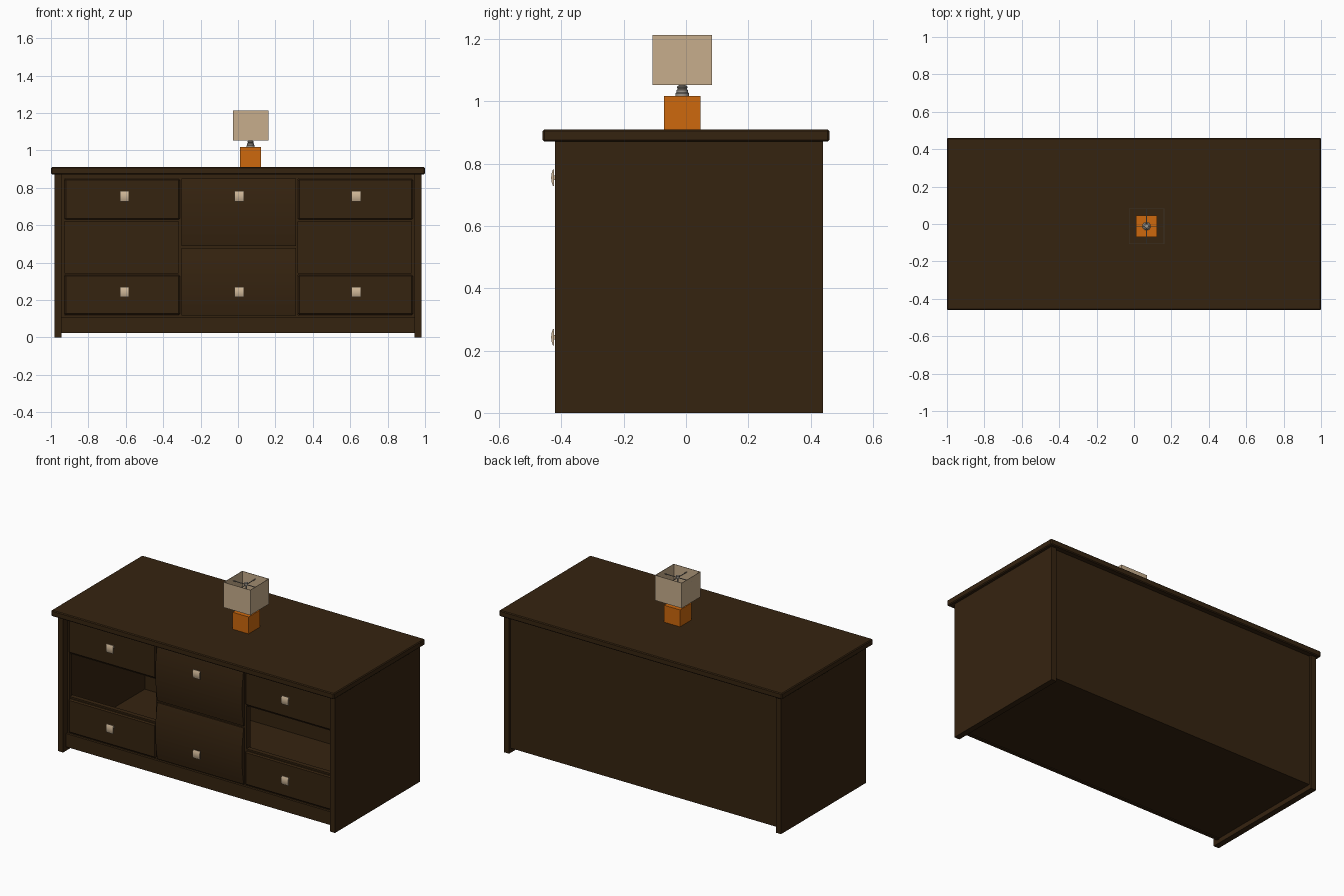
import bpy, bmesh, math

if "Cube" in bpy.data.objects:
    bpy.data.objects.remove(bpy.data.objects["Cube"])


def material(name, rgb):
    m = bpy.data.materials.new(name)
    m.diffuse_color = (*rgb, 1)
    m.use_nodes = True
    m.node_tree.nodes["Principled BSDF"].inputs["Base Color"].default_value = m.diffuse_color
    return m


WOOD = material("dark wood", (0.036, 0.017, 0.005))
ORANGE = material("orange", (0.61, 0.14, 0.004))
CREAM = material("cream fabric", (0.57, 0.42, 0.265))
KNOB = material("pale handle", (0.62, 0.47, 0.31))
GREY = material("warm grey metal", (0.33, 0.30, 0.26))


def finish(name, bm, mat, bevel=0, smooth=False):
    bmesh.ops.recalc_face_normals(bm, faces=bm.faces)
    me = bpy.data.meshes.new(name)
    bm.to_mesh(me)
    bm.free()
    ob = bpy.data.objects.new(name, me)
    bpy.context.collection.objects.link(ob)
    me.materials.append(mat)
    if bevel:
        b = ob.modifiers.new("bevel", 'BEVEL')
        b.width, b.segments = bevel, 1
    if smooth:
        bpy.ops.object.select_all(action='DESELECT')
        ob.select_set(True)
        bpy.context.view_layer.objects.active = ob
        bpy.ops.object.shade_smooth_by_angle(angle=math.radians(35))
    return ob


def box(name, x, y, z, mat=WOOD, bevel=0):
    bm = bmesh.new()
    bmesh.ops.create_cube(bm, size=1)
    for v in bm.verts:
        v.co = [r[0] + (c + 0.5) * (r[1] - r[0]) for c, r in zip(v.co, (x, y, z))]
    return finish(name, bm, mat, bevel)


def bowed(name, x, z, edge, bow, back, mat, n=10):
    """Panel whose front bulges along its height."""
    pts = [(back, z[0])]
    for i in range(n + 1):
        t = i / n
        pts.append((edge - bow * (1 - (2 * t - 1) ** 2), z[0] + t * (z[1] - z[0])))
    pts.append((back, z[1]))
    bm = bmesh.new()
    f = bm.faces.new([bm.verts.new((x[0], *p)) for p in pts])
    ext = bmesh.ops.extrude_face_region(bm, geom=[f])["geom"]
    for v in ext:
        if isinstance(v, bmesh.types.BMVert):
            v.co.x = x[1]
    return finish(name, bm, mat, smooth=True)


def lathe(name, profile, cx, cy, mat, n=16):
    bm = bmesh.new()
    rings = [[bm.verts.new((cx + r * math.cos(2 * math.pi * i / n),
                            cy + r * math.sin(2 * math.pi * i / n), z))
              for i in range(n)] for r, z in profile]
    for a, b in zip(rings, rings[1:]):
        for i in range(n):
            bm.faces.new((a[i], a[(i + 1) % n], b[(i + 1) % n], b[i]))
    bm.faces.new(rings[0])
    bm.faces.new(rings[-1])
    return finish(name, bm, mat, smooth=True)


# carcass
box("top", (-1, 1), (-0.46, 0.46), (0.872, 0.91), bevel=0.005)
for s, side in ((-1, "left"), (1, "right")):
    box(side + "_side", sorted((s * 0.98, s * 0.943)), (-0.42, 0.44), (0, 0.872))
    box(side + "_stile", sorted((s * 0.943, s * 0.928)), (-0.375, -0.35), (0.11, 0.872))
    box(side + "_divider", sorted((s * 0.312 - 0.006, s * 0.312 + 0.01)),
        (-0.375, -0.335), (0.11, 0.872))
box("back", (-0.943, 0.943), (0.405, 0.425), (0.03, 0.872))
box("floor", (-0.943, 0.943), (-0.37, 0.405), (0.03, 0.09))
box("plinth", (-0.943, 0.943), (-0.39, -0.37), (0.025, 0.11))
box("top_rail", (-0.943, 0.943), (-0.375, -0.35), (0.848, 0.872))
box("bottom_rail", (-0.943, 0.943), (-0.375, -0.35), (0.09, 0.12))

# drawers: flat outer columns with an open gap, bowed centre column
for side, x0, x1 in (("left", -0.927, -0.311), ("right", 0.321, 0.935)):
    box(side + "_upper_drawer", (x0, x1), (-0.39, -0.355), (0.63, 0.848), bevel=0.007)
    box(side + "_lower_drawer", (x0, x1), (-0.39, -0.355), (0.12, 0.335), bevel=0.007)
    box(side + "_upper_rail", (x0, x1), (-0.375, -0.345), (0.62, 0.632))
    box(side + "_lower_rail", (x0, x1), (-0.375, -0.345), (0.333, 0.345))
bowed("centre_upper_drawer", (-0.302, 0.31), (0.49, 0.85), -0.385, 0.018, -0.355, WOOD)
bowed("centre_lower_drawer", (-0.302, 0.31), (0.118, 0.478), -0.385, 0.018, -0.355, WOOD)
box("centre_rail", (-0.302, 0.31), (-0.375, -0.355), (0.475, 0.493))

# handles: curved square plate on a short stem
for x in (-0.607, 0.006, 0.632):
    for z in (0.755, 0.243):
        bowed("handle", (x - 0.025, x + 0.025), (z - 0.027, z + 0.027),
              -0.427, 0.006, -0.424, KNOB, 6)
        box("handle_stem", (x - 0.007, x + 0.007), (-0.424, -0.375),
            (z - 0.007, z + 0.007), KNOB)

# lamp
LX, LY = 0.067, -0.012
box("lamp_base", (LX - 0.057, LX + 0.057), (LY - 0.058, LY + 0.058), (0.91, 1.018), ORANGE)
lathe("lamp_neck", [(0.022, 1.018), (0.022, 1.026), (0.018, 1.029), (0.018, 1.037),
                    (0.014, 1.04), (0.017, 1.044), (0.017, 1.048), (0.011, 1.052),
                    (0.011, 1.09)], LX, LY, GREY)
lathe("lamp_rod", [(0.005, 1.09), (0.005, 1.185), (0.011, 1.187), (0.011, 1.2)], LX, LY, GREY)
H = 0.095
for a in (-1, 1):
    box("shade_wall_x", sorted((LX + a * H, LX + a * (H - 0.003))),
        (LY - H, LY + H), (1.053, 1.214), CREAM)
    box("shade_wall_y", (LX - H + 0.003, LX + H - 0.003),
        sorted((LY + a * H, LY + a * (H - 0.003))), (1.053, 1.214), CREAM)
box("shade_wire_x", (LX - H, LX + H), (LY - 0.002, LY + 0.002), (1.186, 1.19), GREY)
box("shade_wire_y", (LX - 0.002, LX + 0.002), (LY - H, LY + H), (1.186, 1.19), GREY)
